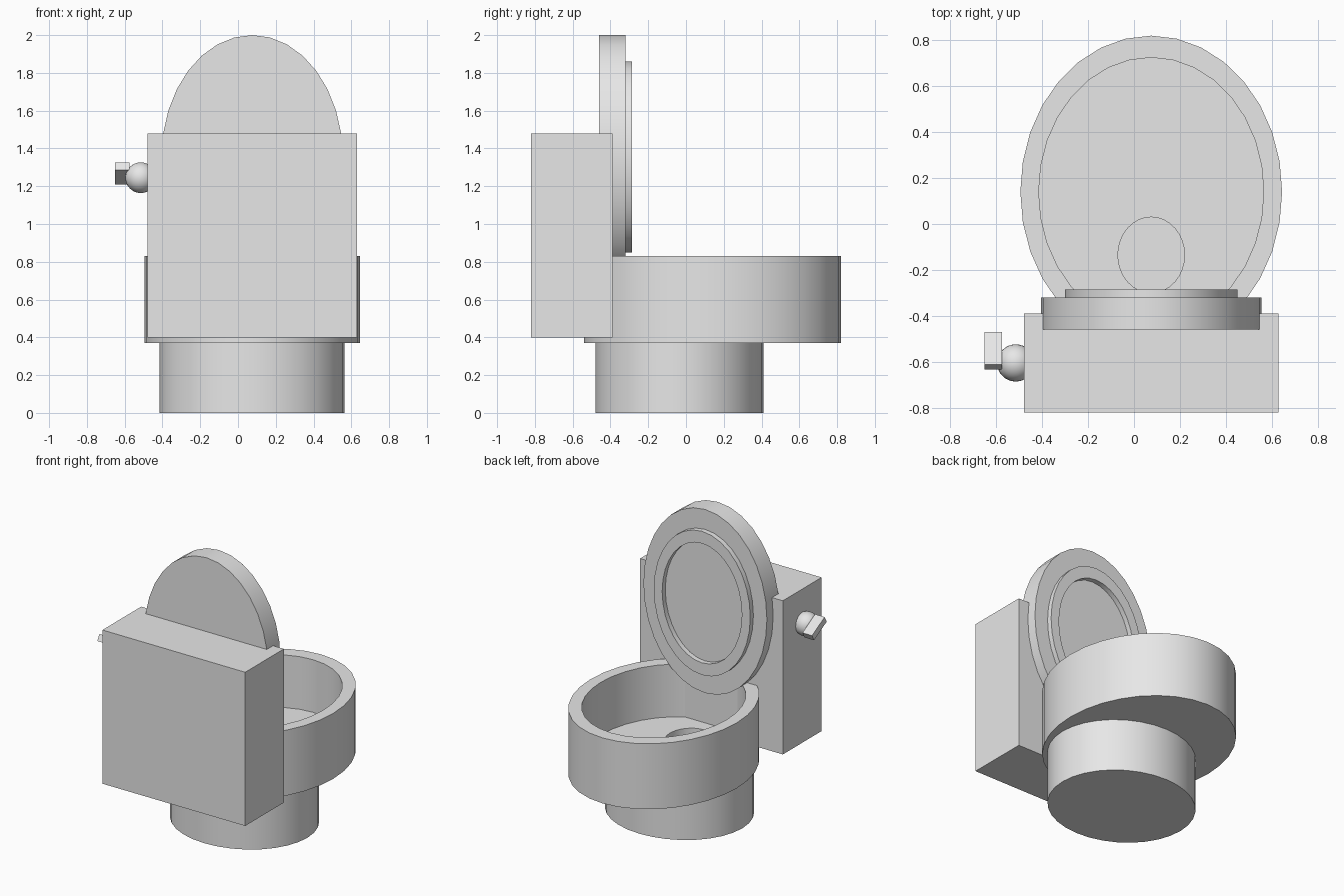
import bpy, bmesh, math
from mathutils import Matrix

if "Cube" in bpy.data.objects:
    bpy.data.objects.remove(bpy.data.objects["Cube"])

SEG = 32
CX = 0.075  # shared centre line of the bowl, lid and seat

mat = bpy.data.materials.new("light grey")
mat.diffuse_color = (0.8, 0.8, 0.8, 1)
mat.use_nodes = True
mat.node_tree.nodes["Principled BSDF"].inputs["Base Color"].default_value = mat.diffuse_color


def finish(name, bm, smooth=True):
    bmesh.ops.recalc_face_normals(bm, faces=bm.faces[:])
    me = bpy.data.meshes.new(name)
    bm.to_mesh(me)
    bm.free()
    me.materials.append(mat)
    ob = bpy.data.objects.new(name, me)
    bpy.context.collection.objects.link(ob)
    if smooth:
        bpy.ops.object.select_all(action='DESELECT')
        ob.select_set(True)
        bpy.context.view_layer.objects.active = ob
        bpy.ops.object.shade_smooth_by_angle(angle=math.radians(30))
    return ob


def loft(name, rings, upright=False, closed=False):
    """Skin ellipses (centre v, radius x, radius v, level); upright ones lie in xz."""
    bm = bmesh.new()
    loops = []
    for cv, rx, rv, level in rings:
        loop = []
        for i in range(SEG):
            a = 2 * math.pi * i / SEG
            x, v = CX + rx * math.cos(a), cv + rv * math.sin(a)
            loop.append(bm.verts.new((x, level, v) if upright else (x, v, level)))
        loops.append(loop)
    pairs = list(zip(loops, loops[1:]))
    if closed:
        pairs.append((loops[-1], loops[0]))
    else:
        bm.faces.new(loops[0])
        bm.faces.new(loops[-1])
    for p, q in pairs:
        for i in range(SEG):
            j = (i + 1) % SEG
            bm.faces.new((p[i], p[j], q[j], q[i]))
    return finish(name, bm)


def box(name, centre, size, tilt=0):
    bm = bmesh.new()
    bmesh.ops.create_cube(bm, size=1, matrix=Matrix.Translation(centre)
                          @ Matrix.Rotation(tilt, 4, 'X') @ Matrix.Diagonal((*size, 1)))
    return finish(name, bm, False)


# pedestal foot
loft("base", [(-0.035, 0.49, 0.445, 0), (-0.035, 0.49, 0.445, 0.372)])

# hollow bowl with a drain recess in its floor
loft("bowl", [(0.14, 0.57, 0.68, 0.37), (0.14, 0.57, 0.68, 0.83),
              (0.14, 0.49, 0.585, 0.83), (0.14, 0.49, 0.585, 0.46),
              (-0.135, 0.145, 0.165, 0.46), (-0.135, 0.145, 0.165, 0.39)])

# raised lid and the seat ring on it
loft("lid", [(1.355, 0.48, 0.645, -0.46), (1.355, 0.48, 0.645, -0.32)], upright=True)
loft("seat", [(1.355, 0.375, 0.505, -0.322), (1.355, 0.375, 0.505, -0.285),
              (1.355, 0.31, 0.42, -0.285), (1.355, 0.31, 0.42, -0.322)],
     upright=True, closed=True)

# water tank
box("tank", (CX, -0.605, 0.94), (1.11, 0.43, 1.08))

# flush knob and tilted lever
bm = bmesh.new()
bmesh.ops.create_uvsphere(bm, u_segments=32, v_segments=16, radius=0.081,
                          matrix=Matrix.Translation((-0.515, -0.605, 1.245)))
finish("flush_knob", bm)
box("flush_lever", (-0.6125, -0.5525, 1.2675), (0.075, 0.16, 0.047), math.radians(-29))
